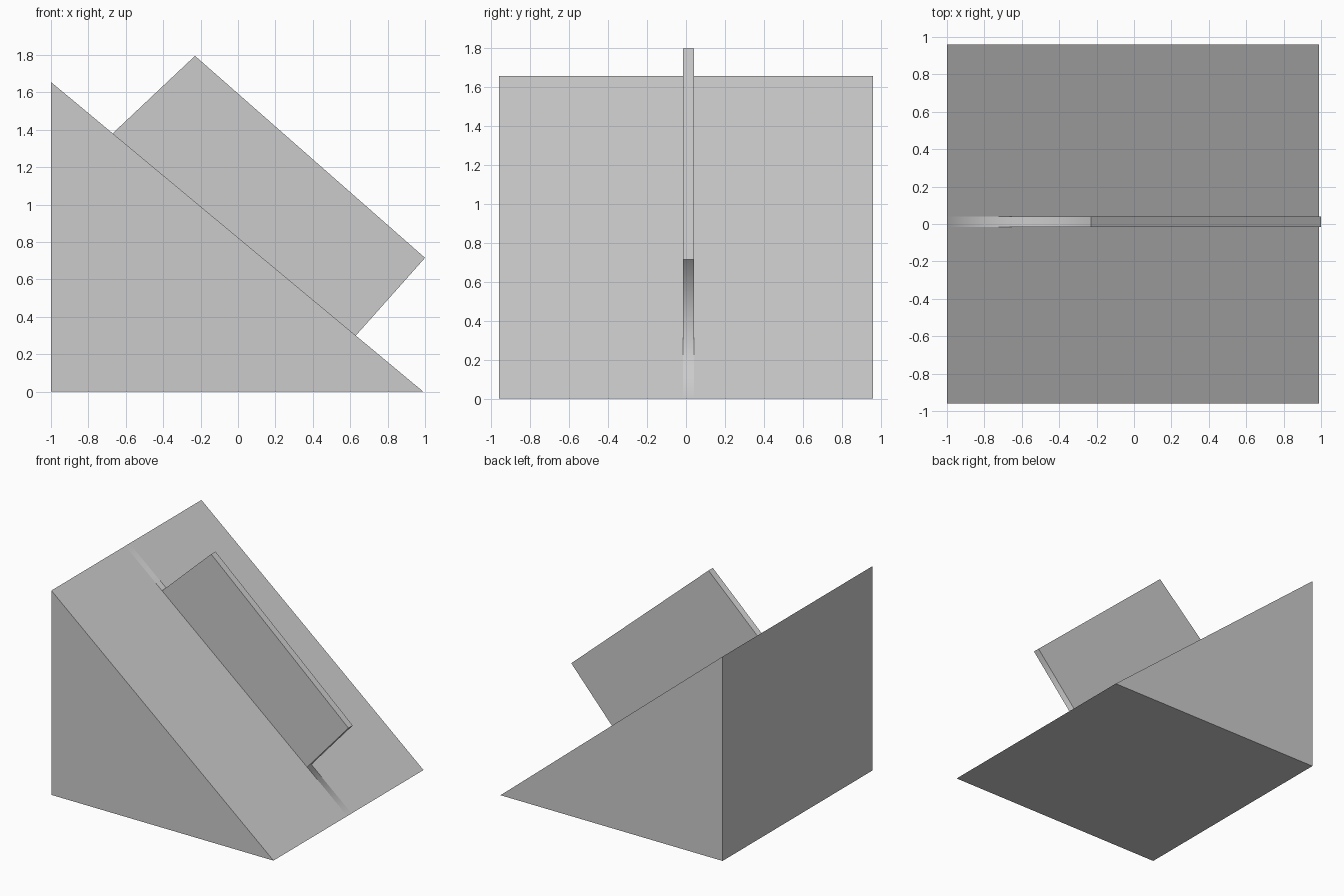
import bpy, bmesh
from mathutils import Vector

if "Cube" in bpy.data.objects:
    bpy.data.objects.remove(bpy.data.objects["Cube"], do_unlink=True)

grey = bpy.data.materials.new("plain_grey")
grey.use_nodes = True
COLOUR = (0.6, 0.6, 0.6, 1)
grey.diffuse_color = COLOUR
grey.node_tree.nodes["Principled BSDF"].inputs["Base Color"].default_value = COLOUR

HALF = 0.96
FIN_Y = (-0.015, 0.04)
FIN_X = (-0.67, 0.63)
TIPS = {-1: (-0.23, 1.795), 1: (1.0, 0.715)}

# Wedge: triangular profile swept along y
bm = bmesh.new()
profile = [(-1, 0), (0.99, 0), (-1, 1.655)]
base = bm.faces.new([bm.verts.new((x, -HALF, z)) for x, z in profile])
swept = bmesh.ops.extrude_face_region(bm, geom=[base])["geom"]
bmesh.ops.translate(bm, vec=(0, 2 * HALF, 0),
                    verts=[v for v in swept if isinstance(v, bmesh.types.BMVert)])
bmesh.ops.recalc_face_normals(bm, faces=bm.faces)


def slope_faces():
    return [f for f in bm.faces if f.normal.x > 0.3 and f.normal.z > 0.3]


def strip_faces():
    return [f for f in slope_faces() if abs(f.calc_center_median().y) < 0.05]


def cut(faces, point, normal):
    geom = set(faces)
    for f in faces:
        geom.update(f.edges)
        geom.update(f.verts)
    bmesh.ops.bisect_plane(bm, geom=list(geom), plane_co=point, plane_no=normal)
    bm.normal_update()


# Narrow strip down the slope, divided where the fin starts and ends
for y in FIN_Y:
    cut(slope_faces(), (0, y, 0), (0, 1, 0))
for x in FIN_X:
    cut(strip_faces(), (x, 0, 0), (1, 0, 0))

# Fin raised from the middle of the strip
root = [f for f in strip_faces() if abs(f.calc_center_median().x) < 0.1]
top = bmesh.ops.extrude_discrete_faces(bm, faces=root)["faces"][0]
for v in top.verts:
    side = -1 if v.co.x < 0 else 1
    v.co.x, v.co.z = TIPS[side]
bm.normal_update()

# Soft shading only across the folds between the strip and the fin ends
strips = [f for f in strip_faces() if f != top]
ends = [e_f for e in top.edges for e_f in e.link_faces
        if e_f != top and abs(e_f.normal.y) < 0.5]
for f in strips + ends:
    f.smooth = True
for e in bm.edges:
    e.smooth = all(f.smooth for f in e.link_faces)

mesh = bpy.data.meshes.new("wedge_with_fin")
bm.to_mesh(mesh)
bm.free()
mesh.materials.append(grey)
bpy.context.collection.objects.link(bpy.data.objects.new("wedge_with_fin", mesh))
